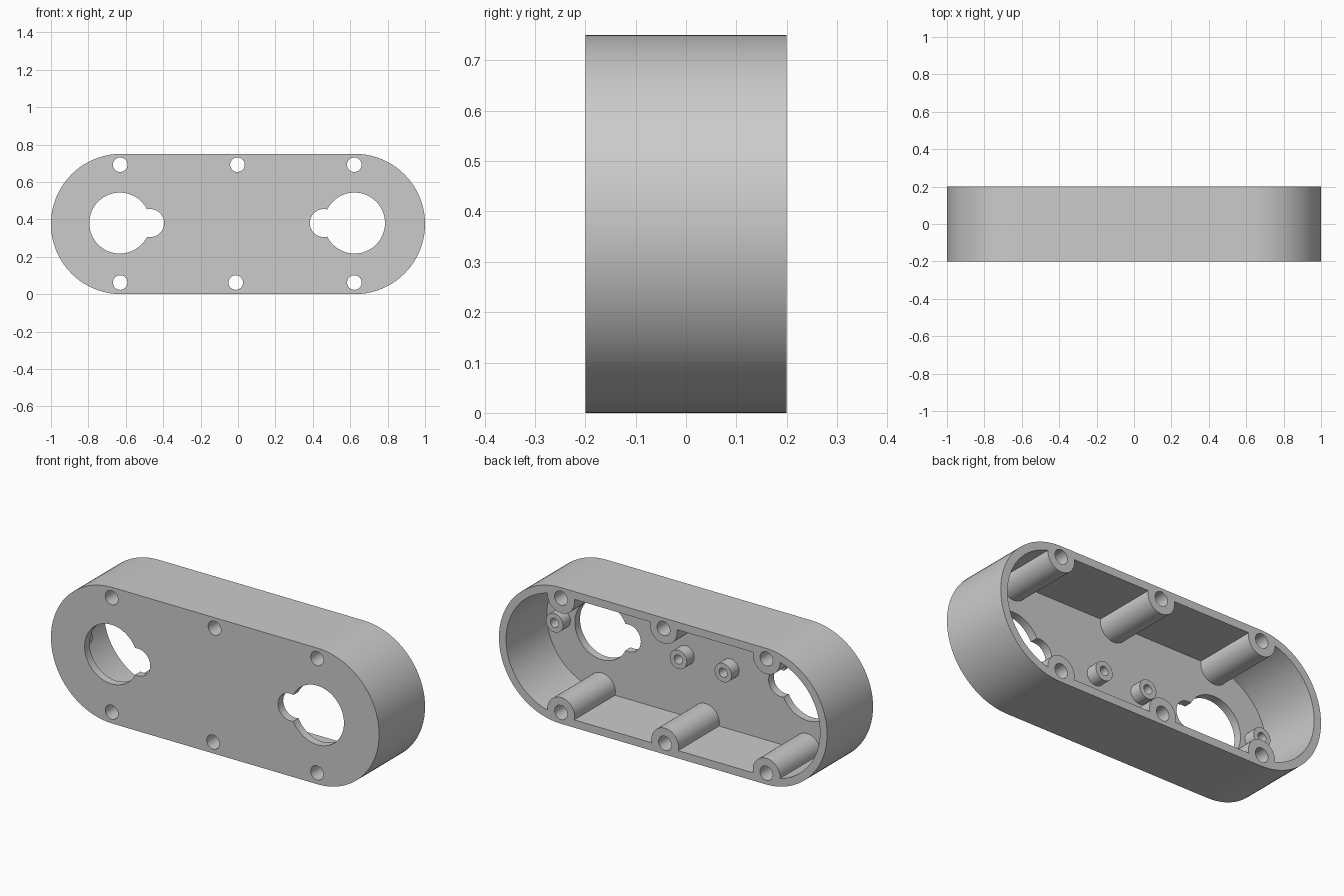
import bpy, bmesh
from math import pi, cos, sin, radians
from mathutils import Matrix

if "Cube" in bpy.data.objects:
    bpy.data.objects.remove(bpy.data.objects["Cube"], do_unlink=True)

R, MID, HALF_DEPTH = 0.375, 0.375, 0.2     # end radius, centre height, half depth
WALL, FLOOR = 0.043, 0.045
STUD_END = -0.09

grey = bpy.data.materials.new("plain grey")
grey.use_nodes = True
grey.diffuse_color = (0.6, 0.6, 0.6, 1)
grey.node_tree.nodes["Principled BSDF"].inputs["Base Color"].default_value = (0.6, 0.6, 0.6, 1)


def make_object(name, bm):
    bmesh.ops.recalc_face_normals(bm, faces=bm.faces)
    mesh = bpy.data.meshes.new(name)
    bm.to_mesh(mesh)
    bm.free()
    mesh.materials.append(grey)
    obj = bpy.data.objects.new(name, mesh)
    bpy.context.collection.objects.link(obj)
    return obj


def stadium(name, radius, y0, y1, steps=40):
    """Round-ended slab running from y0 to y1."""
    bm = bmesh.new()
    ring = []
    for centre, start in ((1 - R, -pi / 2), (R - 1, pi / 2)):
        for i in range(steps + 1):
            a = start + pi * i / steps
            ring.append(bm.verts.new((centre + radius * cos(a), y0, MID + radius * sin(a))))
    face = bm.faces.new(ring)
    moved = bmesh.ops.extrude_face_region(bm, geom=[face])["geom"]
    bmesh.ops.translate(bm, vec=(0, y1 - y0, 0),
                        verts=[g for g in moved if isinstance(g, bmesh.types.BMVert)])
    return make_object(name, bm)


def rod(name, x, z, radius, y0, y1, sides=40):
    """Cylinder along y."""
    bm = bmesh.new()
    place = Matrix.Translation((x, (y0 + y1) / 2, z)) @ Matrix.Rotation(pi / 2, 4, "X")
    bmesh.ops.create_cone(bm, cap_ends=True, segments=sides, radius1=radius,
                          radius2=radius, depth=y1 - y0, matrix=place)
    return make_object(name, bm)


def activate(obj):
    bpy.ops.object.select_all(action="DESELECT")
    obj.select_set(True)
    bpy.context.view_layer.objects.active = obj


def subtract(target, cutter):
    mod = target.modifiers.new("cut", "BOOLEAN")
    mod.operation, mod.solver, mod.object = "DIFFERENCE", "EXACT", cutter
    activate(target)
    bpy.ops.object.modifier_apply(modifier=mod.name)
    bpy.data.objects.remove(cutter, do_unlink=True)


screws = [(x, z) for z, xs in ((0.692, (-0.63, -0.003, 0.622)), (0.062, (-0.63, -0.012, 0.622)))
          for x in xs]
studs = (-0.875, -0.163, 0.11, 0.865)

# Cavity, with the screw bosses and short studs left standing in it
cavity = stadium("cavity", R - WALL, FLOOR - HALF_DEPTH, 0.3)
for x, z in screws:
    subtract(cavity, rod("boss", x, z, 0.083, -0.4, 0.4))
for x in studs:
    subtract(cavity, rod("stud", x, 0.38, 0.052, -0.4, STUD_END))

# Housing, hollowed from the back
housing = stadium("housing", R, -HALF_DEPTH, HALF_DEPTH)
subtract(housing, cavity)

# Through holes for the screws and blind holes in the studs
for x, z in screws:
    subtract(housing, rod("screw_hole", x, z, 0.039, -0.5, 0.5, 32))
for x in studs:
    subtract(housing, rod("stud_hole", x, 0.38, 0.025, -0.16, 0.0, 24))

# Keyhole openings: a large round with a small lobe towards the middle
for big, small in ((-0.632, -0.47), (0.623, 0.459)):
    subtract(housing, rod("opening", big, 0.38, 0.163, -0.5, STUD_END - 0.02, 64))
    subtract(housing, rod("lobe", small, 0.38, 0.075, -0.5, STUD_END - 0.02))

activate(housing)
bpy.ops.object.shade_smooth_by_angle(angle=radians(30))
